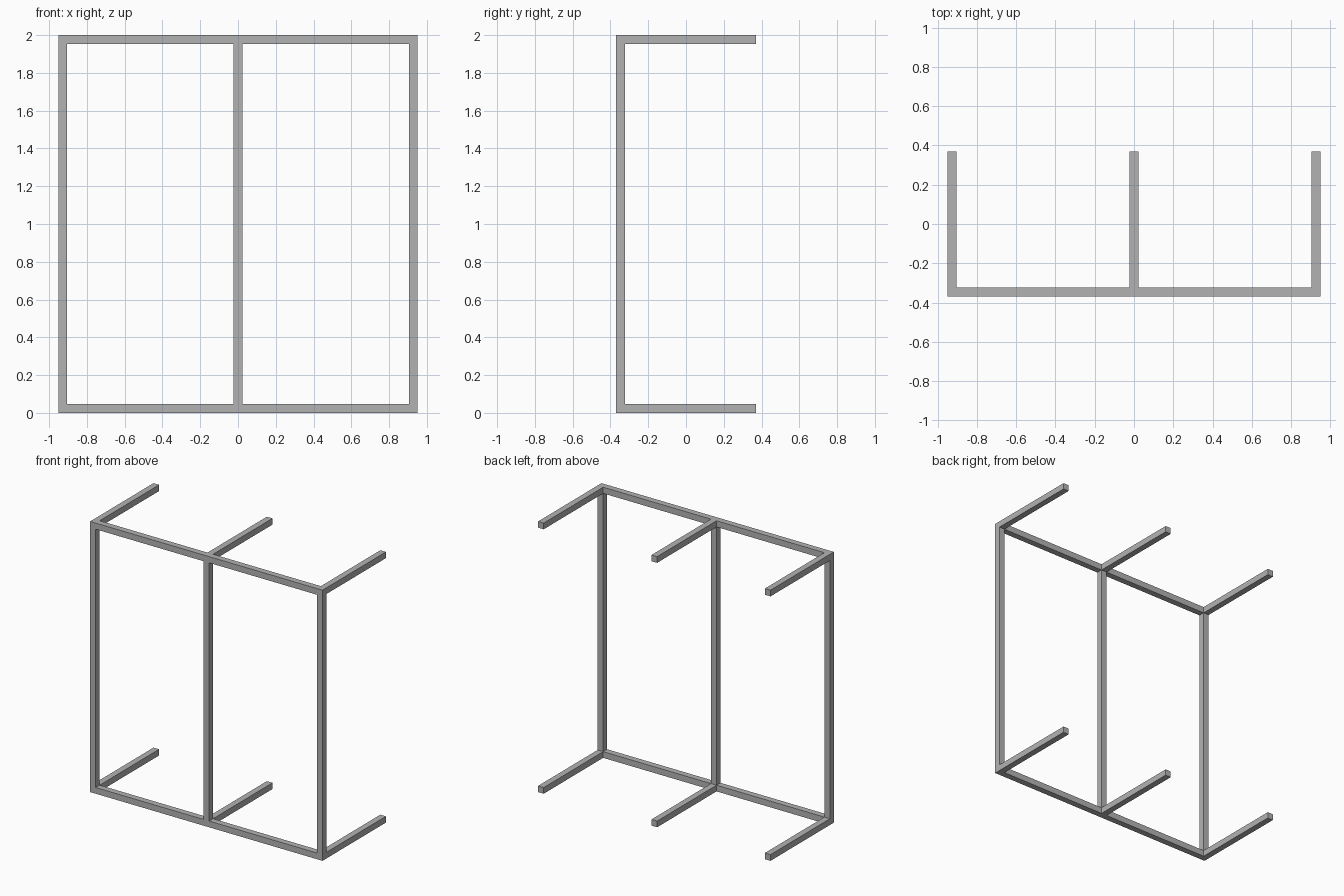
import bpy

cube = bpy.data.objects.get("Cube")
if cube:
    bpy.data.objects.remove(cube, do_unlink=True)

# Overall size and square bar thickness
HALF_W, HALF_D, HEIGHT, BAR = 0.95, 0.37, 2.0, 0.046

grey = bpy.data.materials.new("grey_metal")
grey.use_nodes = True
colour = (0.45, 0.45, 0.45, 1.0)
grey.diffuse_color = colour
grey.node_tree.nodes["Principled BSDF"].inputs["Base Color"].default_value = colour


def bar(name, low, high):
    """Box spanning two opposite corners."""
    centre = [(a + b) / 2 for a, b in zip(low, high)]
    size = [b - a for a, b in zip(low, high)]
    bpy.ops.mesh.primitive_cube_add(size=1, location=centre)
    obj = bpy.context.object
    obj.name = name
    obj.scale = size
    bpy.ops.object.transform_apply(location=False, rotation=False, scale=True)
    obj.data.materials.append(grey)


front, inner = -HALF_D, -HALF_D + BAR
columns = {"right": -HALF_W, "middle": -BAR / 2, "left": HALF_W - BAR}
levels = {"bottom": 0, "top": HEIGHT - BAR}

# Long front rails and the arms reaching back from them
for level, z in levels.items():
    bar(f"{level}_rail", (-HALF_W, front, z), (HALF_W, inner, z + BAR))
    for side, x in columns.items():
        bar(f"{level}_{side}_arm", (x, inner, z), (x + BAR, HALF_D, z + BAR))

# Upright posts between the rails
for side, x in columns.items():
    bar(f"{side}_post", (x, front, BAR), (x + BAR, inner, HEIGHT - BAR))
